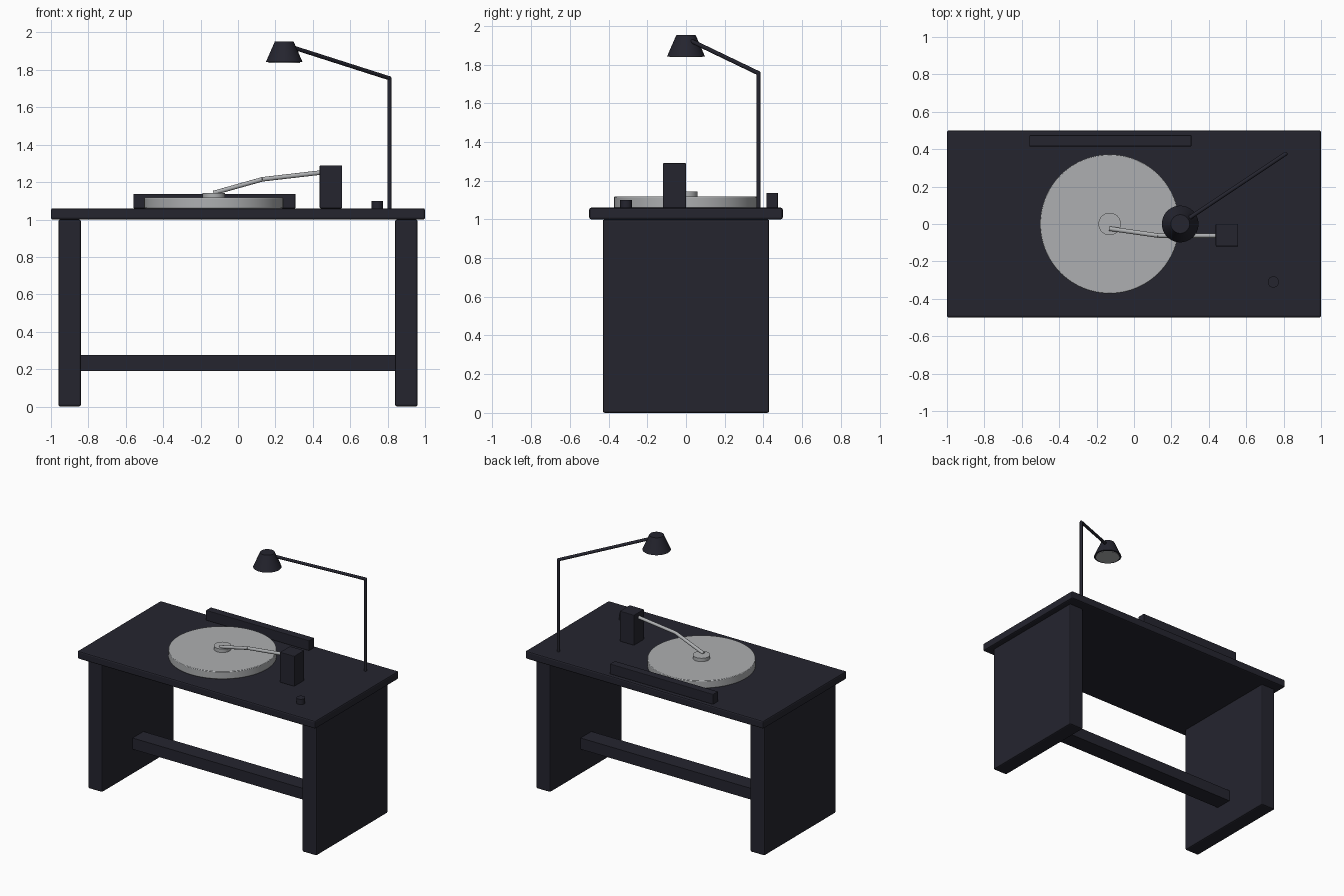
import bpy
import math
from mathutils import Vector

cube = bpy.data.objects.get("Cube")
if cube:
    bpy.data.objects.remove(cube, do_unlink=True)


def material(name, rgb):
    mat = bpy.data.materials.new(name)
    mat.use_nodes = True
    mat.diffuse_color = (*rgb, 1)
    mat.node_tree.nodes["Principled BSDF"].inputs["Base Color"].default_value = (*rgb, 1)
    return mat


DARK = material("charcoal", (0.018, 0.018, 0.028))
GREY = material("light grey", (0.42, 0.43, 0.44))


def finish(name, mat, bevel=0.0, smooth=False):
    obj = bpy.context.object
    obj.name = name
    obj.data.materials.append(mat)
    if smooth:
        bpy.ops.object.shade_smooth_by_angle(angle=math.radians(35))
    if bevel:
        mod = obj.modifiers.new("soft edges", "BEVEL")
        mod.width = bevel
        mod.segments = 2
    return obj


def box(name, x, y, z, mat, bevel=0.0):
    """Box from (min, max) ranges along each axis."""
    bpy.ops.mesh.primitive_cube_add(size=1, location=[sum(r) / 2 for r in (x, y, z)])
    bpy.context.object.scale = [r[1] - r[0] for r in (x, y, z)]
    bpy.ops.object.transform_apply(location=False, rotation=False, scale=True)
    return finish(name, mat, bevel)


def disc(name, x, y, z, r, mat, top=None, sides=64, bevel=0.0):
    """Upright cylinder or cone between two heights."""
    bpy.ops.mesh.primitive_cone_add(vertices=sides, radius1=r, radius2=r if top is None else top,
                                    depth=z[1] - z[0], location=(x, y, sum(z) / 2))
    return finish(name, mat, bevel, smooth=True)


def rod(name, a, b, r, mat):
    """Round rod between two points."""
    a, b = Vector(a), Vector(b)
    bpy.ops.mesh.primitive_cylinder_add(vertices=16, radius=r, depth=(b - a).length,
                                        location=(a + b) / 2)
    bpy.context.object.rotation_euler = (b - a).to_track_quat("Z", "Y").to_euler()
    return finish(name, mat, smooth=True)


# Table
TOP = 1.06
box("table_top", (-1, 1), (-0.5, 0.5), (1.0, TOP), DARK, 0.01)
for side, cx in (("left", 0.9), ("right", -0.9)):
    box(side + "_leg_panel", (cx - 0.06, cx + 0.06), (-0.43, 0.43), (0, 1.0), DARK, 0.01)
box("stretcher", (-0.85, 0.85), (-0.065, 0.065), (0.19, 0.275), DARK)

# Turntable
PX = -0.13
disc("platter", PX, 0, (TOP, 1.117), 0.372, GREY, sides=96, bevel=0.004)
disc("platter_hub", PX, 0, (1.115, 1.143), 0.06, GREY)
box("arm_block", (0.437, 0.557), (-0.12, 0), (TOP, 1.29), DARK, 0.004)
start, bend, end = (PX, -0.025, 1.142), (0.13, -0.062, 1.215), (0.46, -0.062, 1.253)
rod("tone_arm_front", start, bend, 0.012, GREY)
rod("tone_arm_rear", bend, end, 0.012, GREY)
disc("control_knob", 0.745, -0.31, (TOP, 1.10), 0.03, DARK, sides=32)
box("back_rail", (-0.56, 0.307), (0.415, 0.475), (TOP, 1.137), DARK, 0.004)

# Lamp
LX = 0.247
elbow = (0.81, 0.375, 1.755)
rod("lamp_post", (0.81, 0.375, TOP), elbow, 0.011, DARK)
rod("lamp_arm", elbow, (LX, 0, 1.935), 0.011, DARK)
bpy.ops.mesh.primitive_uv_sphere_add(segments=16, ring_count=8, radius=0.011, location=elbow)
finish("lamp_elbow", DARK, smooth=True)
disc("lamp_shade", LX, 0, (1.842, 1.952), 0.098, DARK, top=0.05)
disc("lamp_diffuser", LX, 0, (1.838, 1.844), 0.084, GREY)
